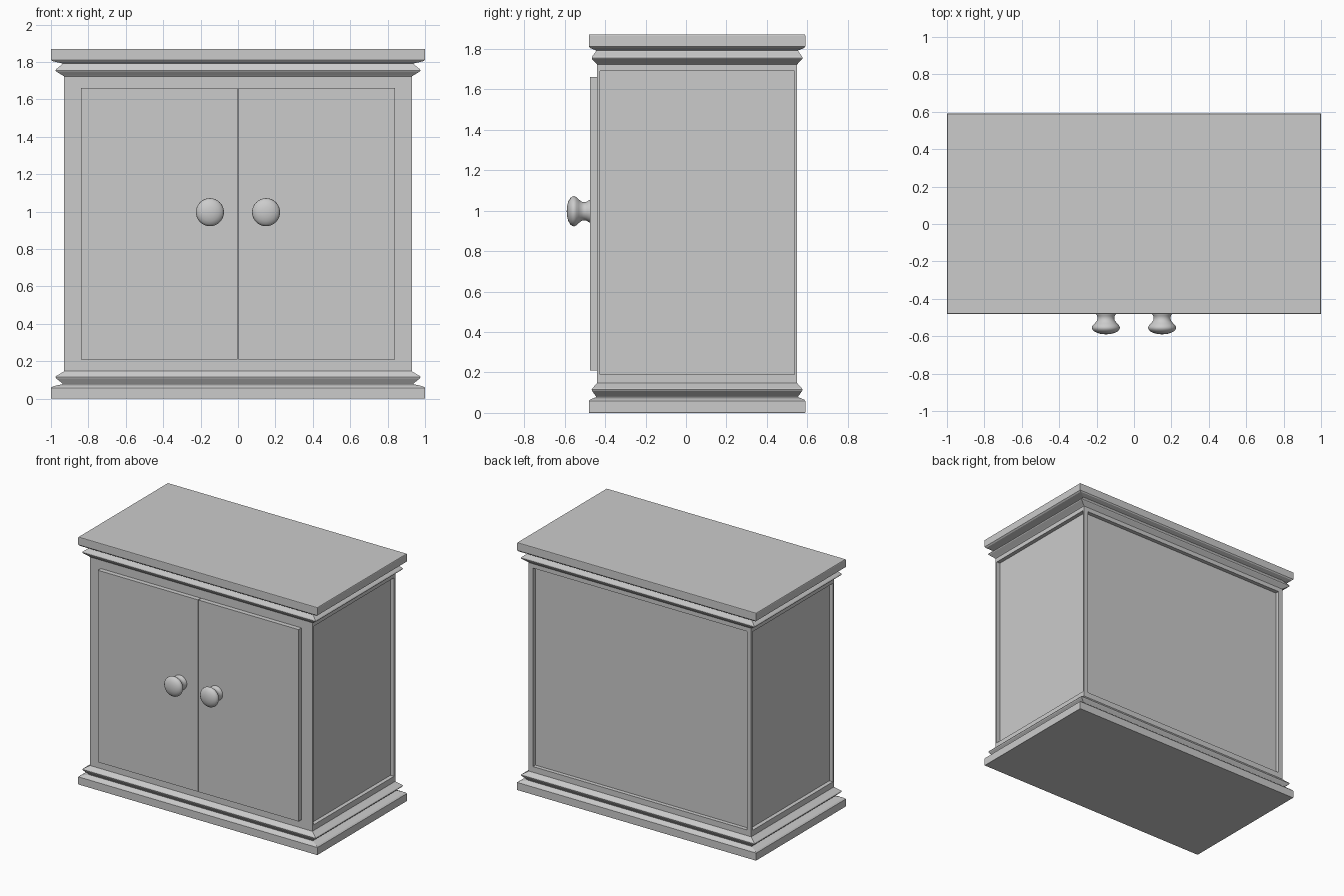
import bpy, bmesh, math
from mathutils import Vector, Matrix

if "Cube" in bpy.data.objects:
    bpy.data.objects.remove(bpy.data.objects["Cube"])

CY = 0.055            # depth centre of the carcass
H = 1.87              # total height


def finish(bm, name):
    bmesh.ops.recalc_face_normals(bm, faces=bm.faces)
    me = bpy.data.meshes.new(name)
    bm.to_mesh(me)
    bm.free()
    ob = bpy.data.objects.new(name, me)
    bpy.context.collection.objects.link(ob)
    return ob


def smooth(ob, angle):
    bpy.ops.object.select_all(action='DESELECT')
    ob.select_set(True)
    bpy.context.view_layer.objects.active = ob
    bpy.ops.object.shade_smooth_by_angle(angle=math.radians(angle))


# Cabinet carcass: stacked rectangles, (overhang 0..1, height); top mirrors base
foot = [(0.97, 0), (1, 0.004), (1, 0.058), (0.85, 0.066), (0.1, 0.078),
        (0.15, 0.083), (0.6, 0.108), (0.66, 0.115), (0.6, 0.121),
        (0.1, 0.142), (0, 0.147)]
profile = foot + [(t, H - z) for t, z in reversed(foot)]
bm = bmesh.new()
rings = []
for t, z in profile:
    hx, hy = 0.93 + 0.07 * t, 0.495 + 0.04 * t
    rings.append([bm.verts.new((sx * hx, CY + sy * hy, z))
                  for sx, sy in ((-1, -1), (1, -1), (1, 1), (-1, 1))])
bm.faces.new(rings[0])
bm.faces.new(rings[-1])
walls = []
for k, (a, b) in enumerate(zip(rings, rings[1:])):
    for i in range(4):
        j = (i + 1) % 4
        f = bm.faces.new((a[i], a[j], b[j], b[i]))
        if k == len(foot) - 1 and i > 0:      # right, back and left walls
            walls.append(f)
bmesh.ops.recalc_face_normals(bm, faces=bm.faces)

# Recessed panels on the sides and back
for f in walls:
    n = f.normal.copy()
    bmesh.ops.inset_individual(bm, faces=[f], thickness=0.02)
    for v in f.verts:
        v.co.z = 0.19 if v.co.z < 1 else 1.69
        if abs(n.y) > 0.5:
            v.co.x = math.copysign(0.895, v.co.x)
    new = bmesh.ops.extrude_discrete_faces(bm, faces=[f])['faces'][0]
    bmesh.ops.translate(bm, verts=new.verts, vec=n * -0.03)
finish(bm, "cabinet_body")

# Knob outline: (radius, distance out from the door face)
knob = [(0.055, -0.005), (0.055, 0.004), (0.047, 0.016), (0.045, 0.028),
        (0.047, 0.04), (0.058, 0.055), (0.07, 0.067), (0.075, 0.078),
        (0.073, 0.088), (0.064, 0.098), (0.048, 0.107), (0.026, 0.113),
        (0, 0.115)]

for side, s in (("left", -1), ("right", 1)):
    # Door slab
    bm = bmesh.new()
    bmesh.ops.create_cube(bm, size=1, matrix=Matrix.Translation((s * 0.421, -0.45, 0.935))
                          @ Matrix.Diagonal((0.836, 0.05, 1.45, 1)))
    finish(bm, side + "_door")

    # Turned knob
    bm = bmesh.new()
    vs = [bm.verts.new((s * 0.15 + r, -0.475 - d, 0.997)) for r, d in knob]
    es = [bm.edges.new(p) for p in zip(vs, vs[1:])]
    bmesh.ops.spin(bm, geom=vs + es, cent=(s * 0.15, 0, 0.997), axis=(0, 1, 0),
                   angle=math.tau, steps=32)
    bmesh.ops.remove_doubles(bm, verts=bm.verts, dist=0.0005)
    smooth(finish(bm, side + "_knob"), 50)
